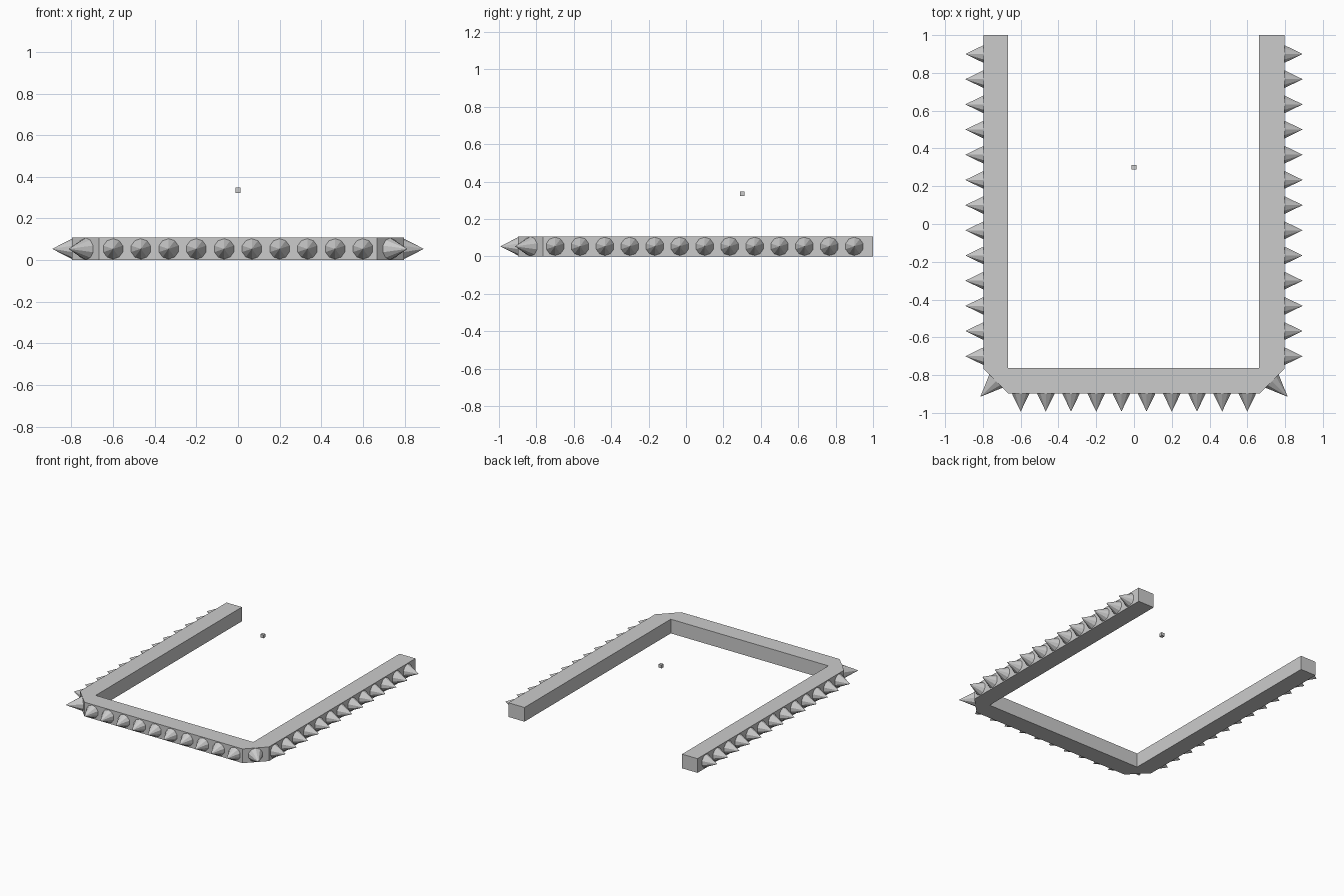
import bpy, bmesh
from math import pi
from mathutils import Vector

if "Cube" in bpy.data.objects:
    bpy.data.objects.remove(bpy.data.objects["Cube"])

H = 0.108          # frame height
MID = 0.054        # spike axis height


def finish(name, bm):
    bmesh.ops.recalc_face_normals(bm, faces=bm.faces)
    me = bpy.data.meshes.new(name)
    bm.to_mesh(me)
    bm.free()
    ob = bpy.data.objects.new(name, me)
    bpy.context.collection.objects.link(ob)
    return ob


# U-shaped frame with chamfered front corners
outline = [(-0.797, 1), (-0.797, -0.765), (-0.667, -0.897), (0.667, -0.897),
           (0.797, -0.765), (0.797, 1), (0.662, 1), (0.662, -0.762),
           (-0.667, -0.762), (-0.667, 1)]
bm = bmesh.new()
face = bm.faces.new([bm.verts.new((x, y, 0)) for x, y in outline])
ext = bmesh.ops.extrude_face_region(bm, geom=[face])
bmesh.ops.translate(bm, vec=(0, 0, H),
                    verts=[v for v in ext["geom"] if isinstance(v, bmesh.types.BMVert)])
finish("frame", bm)


# Faceted spikes pointing away from the frame
def spike(name, base, direction, radius=0.049, length=0.096):
    d = Vector(direction).normalized()
    bm = bmesh.new()
    bmesh.ops.create_cone(bm, cap_ends=True, segments=10, radius1=radius,
                          radius2=0, depth=length)
    bmesh.ops.remove_doubles(bm, verts=bm.verts, dist=1e-5)
    ob = finish(name, bm)
    ob.rotation_mode = 'QUATERNION'
    ob.rotation_quaternion = d.to_track_quat('Z', 'Y')
    ob.location = Vector(base) + d * length / 2


step = 0.4 / 3
for s, side in ((-1, "left"), (1, "right")):
    for i in range(13):
        spike(f"{side}_spike_{i + 1}", (s * 0.797, 0.9 - i * step, MID), (s, 0, 0))
    spike(f"{side}_corner_spike", (s * 0.73, -0.831, MID), (s, -1, 0), 0.053, 0.118)
for i in range(10):
    spike(f"front_spike_{i + 1}", (-0.6 + i * step, -0.897, MID), (0, -1, 0))

# Small floating cube
bm = bmesh.new()
bmesh.ops.create_cube(bm, size=0.025)
finish("marker_cube", bm).location = (0, 0.3, 0.336)
